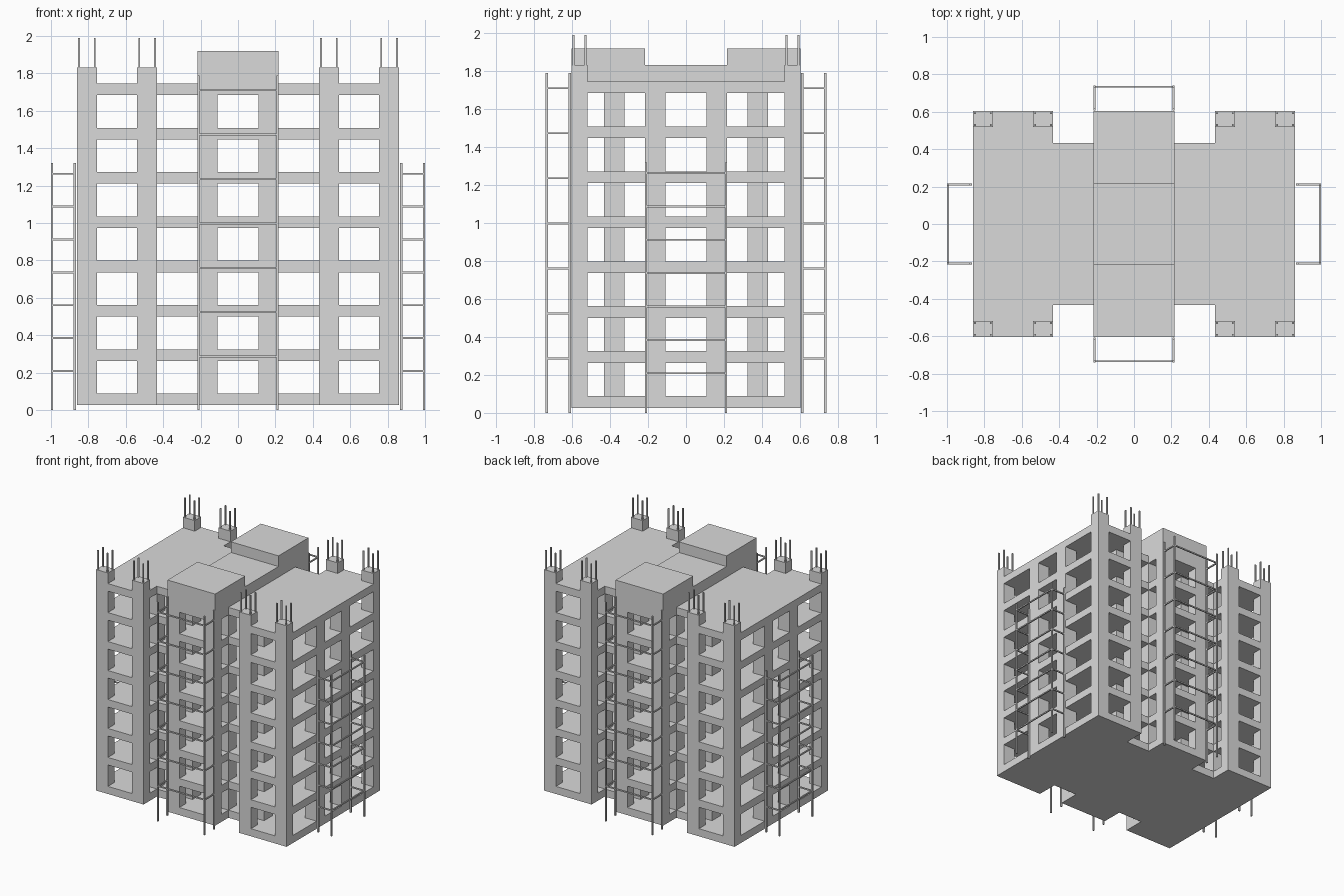
import bpy, bmesh
from math import pi
from mathutils import Matrix, Vector

cube = bpy.data.objects.get("Cube")
if cube:
    bpy.data.objects.remove(cube)

concrete = bpy.data.materials.new("light_grey")
concrete.use_nodes = True
concrete.diffuse_color = (0.7, 0.7, 0.7, 1)
shader = concrete.node_tree.nodes["Principled BSDF"]
shader.inputs["Base Color"].default_value = concrete.diffuse_color


def finish(bm, name):
    bmesh.ops.recalc_face_normals(bm, faces=bm.faces)
    mesh = bpy.data.meshes.new(name)
    bm.to_mesh(mesh)
    bm.free()
    mesh.materials.append(concrete)
    obj = bpy.data.objects.new(name, mesh)
    bpy.context.collection.objects.link(obj)


def box(bm, low, high):
    low, high = Vector(low), Vector(high)
    size = Matrix.Diagonal((*(high - low), 1))
    bmesh.ops.create_cube(bm, size=1, matrix=Matrix.Translation((low + high) / 2) @ size)


def prism(bm, points, direction):
    face = bm.faces.new([bm.verts.new(p) for p in points])
    out = bmesh.ops.extrude_face_region(bm, geom=[face], use_keep_orig=True)
    moved = [v for v in out["geom"] if isinstance(v, bmesh.types.BMVert)]
    bmesh.ops.translate(bm, verts=moved, vec=direction)


BASE, SLAB, PITCH, STOREYS = 0.026, 0.062, 0.2369, 7
ROOF = BASE + STOREYS * PITCH + SLAB
WING, INNER, CORE, DEPTH, RECESS = 0.862, 0.432, 0.2155, 0.603, 0.432
WIDTH, THICK = 0.107, 0.084
SIGNS = (-1, 1)

# Floor slabs sharing one stepped footprint
quarter = [(WING, 0), (WING, DEPTH), (INNER, DEPTH), (INNER, RECESS),
           (CORE, RECESS), (CORE, DEPTH)]
half = quarter + [(-x, y) for x, y in reversed(quarter)]
outline = half[1:-1] + [(-x, -y) for x, y in half[1:-1]]
bm = bmesh.new()
for i in range(STOREYS + 1):
    z = BASE + i * PITCH
    prism(bm, [(x, y, z) for x, y in outline], (0, 0, SLAB))
finish(bm, "floor_slabs")

# Columns: (x low, x high, y low, y high) in one quarter
corner_columns = [(WING - WIDTH, WING, DEPTH - THICK, DEPTH),
                  (INNER, INNER + WIDTH, DEPTH - THICK, DEPTH)]
columns = corner_columns + [
    (CORE - WIDTH, CORE, DEPTH - THICK, DEPTH),
    (INNER, INNER + WIDTH, RECESS - WIDTH, RECESS),
    (CORE - WIDTH, CORE, RECESS - WIDTH, RECESS),
    (WING - WIDTH, WING, CORE - WIDTH, CORE)]


def mirrored(areas):
    for x0, x1, y0, y1 in areas:
        for sx in SIGNS:
            for sy in SIGNS:
                xs, ys = sorted((sx * x0, sx * x1)), sorted((sy * y0, sy * y1))
                yield xs[0], xs[1], ys[0], ys[1]


bm = bmesh.new()
for x0, x1, y0, y1 in mirrored(columns):
    for i in range(STOREYS):
        z = BASE + i * PITCH
        box(bm, (x0, y0, z + SLAB), (x1, y1, z + PITCH))
finish(bm, "columns")

# Column stubs above the roof, each with four bare bars
STUB, BAR, INSET = 1.833, 0.005, 0.011
stubs, bars = bmesh.new(), bmesh.new()
for x0, x1, y0, y1 in mirrored(corner_columns):
    box(stubs, (x0, y0, ROOF), (x1, y1, STUB))
    for x in (x0 + INSET, x1 - INSET):
        for y in (y0 + INSET, y1 - INSET):
            box(bars, (x - BAR, y - BAR, STUB), (x + BAR, y + BAR, 1.99))
finish(stubs, "column_stubs")
finish(bars, "reinforcing_bars")

# Stepped roof housing: low link between two taller ends
TOP = 1.92
side = [(DEPTH, ROOF), (DEPTH, TOP), (CORE, TOP), (CORE, STUB)]
profile = side + [(-y, z) for y, z in reversed(side)]
bm = bmesh.new()
prism(bm, [(-CORE, y, z) for y, z in profile], (2 * CORE, 0, 0))
finish(bm, "roof_housing")


# Scaffolds, built facing +y and turned to each side
def scaffold(name, turns, near, far, height, first, step):
    bm = bmesh.new()
    p, r, s = 0.006, 0.005, 0.211
    for x in (-s, s):
        for y in (near, far):
            box(bm, (x - p, y - p, 0), (x + p, y + p, height))
    for i in range(STOREYS):
        z = first + i * step
        box(bm, (-s, far - r, z - r), (s, far + r, z + r))
        for x in (-s, s):
            box(bm, (x - r, near, z - r), (x + r, far, z + r))
    turn = Matrix.Rotation(turns * pi / 2, 4, "Z")
    bmesh.ops.transform(bm, matrix=turn, verts=bm.verts)
    finish(bm, name)


scaffold("back_scaffold", 0, 0.613, 0.734, 1.79, 0.287, 0.2372)
scaffold("front_scaffold", 2, 0.613, 0.734, 1.79, 0.287, 0.2372)
scaffold("left_scaffold", 3, 0.873, 0.994, 1.32, 0.209, 0.1758)
scaffold("right_scaffold", 1, 0.873, 0.994, 1.32, 0.209, 0.1758)
